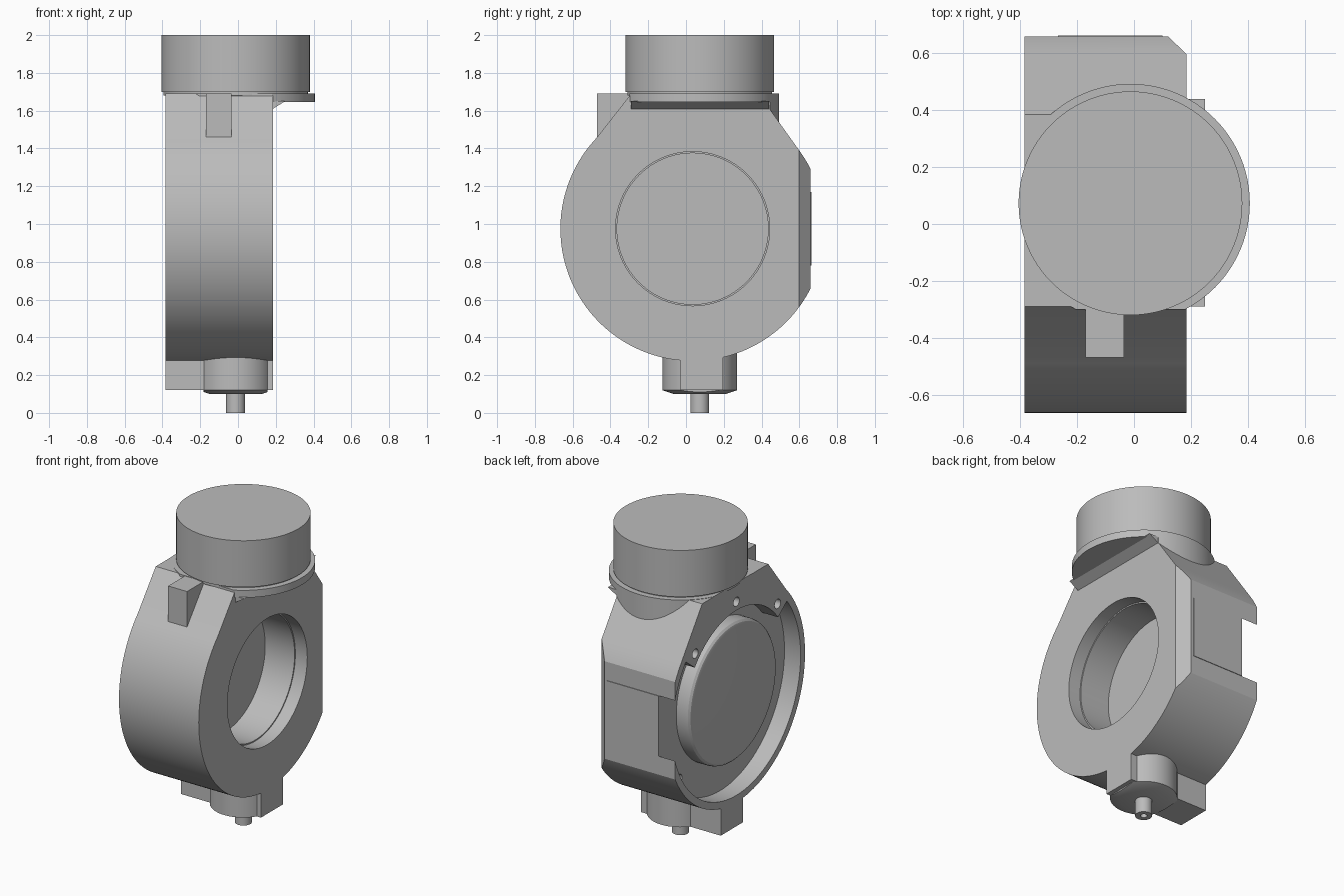
import bpy, bmesh
from math import sin, cos, radians
from mathutils import Vector

old = bpy.data.objects.get("Cube")
if old:
    bpy.data.objects.remove(old, do_unlink=True)

GREY = (0.5, 0.5, 0.5, 1)
mat = bpy.data.materials.new("plain grey")
mat.use_nodes = True
mat.diffuse_color = GREY
mat.node_tree.nodes["Principled BSDF"].inputs["Base Color"].default_value = GREY

RING = (0.035, 0.975)      # bore axis in y, z
STEM = (-0.0125, 0.073)    # vertical axis in x, y


def arc(r, start=0, end=360, n=96):
    """Points on an arc; a full circle does not repeat its first point."""
    full = abs(end - start) == 360
    steps = n if full else n - 1
    angles = [radians(start + (end - start) * i / steps) for i in range(n)]
    return [(r * cos(a), r * sin(a)) for a in angles]


def stack(name, points, axis, levels, centre=(0, 0)):
    """Skin a cross-section through (position, scale) levels along an axis."""
    bm = bmesh.new()
    loops = []
    for t, s in levels:
        loop = []
        for a, b in points:
            a, b = centre[0] + a * s, centre[1] + b * s
            loop.append(bm.verts.new({"X": (t, a, b), "Y": (a, t, b), "Z": (a, b, t)}[axis]))
        loops.append(loop)
    n = len(points)
    for low, high in zip(loops, loops[1:]):
        for i in range(n):
            j = (i + 1) % n
            bm.faces.new((low[i], low[j], high[j], high[i]))
    bm.faces.new(loops[0])
    bm.faces.new(loops[-1])
    bmesh.ops.recalc_face_normals(bm, faces=bm.faces)
    mesh = bpy.data.meshes.new(name)
    bm.to_mesh(mesh)
    bm.free()
    mesh.materials.append(mat)
    ob = bpy.data.objects.new(name, mesh)
    bpy.context.collection.objects.link(ob)
    return ob


def prism(name, points, axis, lo, hi, centre=(0, 0)):
    return stack(name, points, axis, [(lo, 1), (hi, 1)], centre)


def box(name, x, y, z):
    return prism(name, [(x[0], y[0]), (x[1], y[0]), (x[1], y[1]), (x[0], y[1])], "Z", *z)


def combine(ob, tool, operation):
    """Apply a boolean and discard the tool object."""
    tool.hide_render = True
    mod = ob.modifiers.new("shape", "BOOLEAN")
    mod.object, mod.operation, mod.solver = tool, operation, "EXACT"
    bpy.context.view_layer.objects.active = ob
    bpy.ops.object.modifier_apply(modifier=mod.name)
    bpy.data.objects.remove(tool, do_unlink=True)


# Ring housing with sloped shoulders and a flat top
outline = [(y + RING[0], z + RING[1]) for y, z in arc(0.7, 136.5, 396, 128)]
outline += [(0.385, 1.69), (-0.29, 1.69)]
housing = prism("ring_housing", outline, "X", -0.385, 0.185)

# Flat back with a chamfered edge
combine(housing, prism("back_cutter", [(-0.6, 0.66), (0.12, 0.66), (0.185, 0.597),
        (0.3, 0.49), (0.3, 0.9), (-0.6, 0.9)], "Z", 0.2, 1.55), "DIFFERENCE")

# Round boss growing out of the back shoulder
boss = prism("shoulder_boss", arc(0.42), "Z", 1.5, 1.69, STEM)
combine(boss, box("boss_limit", (-0.385, 0.185), (0.1, 0.6), (1.4, 1.8)), "INTERSECT")
combine(housing, boss, "UNION")

# Stepped bore from the right
combine(housing, prism("bore_cutter", arc(0.4), "X", -0.11, 0.3, RING), "DIFFERENCE")
combine(housing, prism("bore_step_cutter", arc(0.408), "X", 0.1, 0.3, RING), "DIFFERENCE")

# Side cavity, leaving a solid web at the top
cavity = arc(0.655, 142, 398, 96) + arc(0.54, 38, 142, 32)
combine(housing, prism("cavity_cutter", cavity, "X", -0.5, -0.27, RING), "DIFFERENCE")

# Screw holes
for angle in (45, 90, 135, 315):
    a = radians(angle)
    spot = (RING[0] + 0.595 * cos(a), RING[1] + 0.595 * sin(a))
    combine(housing, prism("hole_cutter", arc(0.03, n=24), "X", -0.5, -0.2, spot), "DIFFERENCE")

# Rounded plate inside the cavity
plate = [(-0.26, 1), (-0.335, 1)]
plate += [(-0.335 - 0.03 * sin(radians(a)), 0.93 + 0.07 * cos(radians(a))) for a in (30, 60, 90)]
stack("cavity_plate", arc(0.45), "X", plate, RING)

# Thin pad on the flat back
box("back_pad", (-0.268, 0.1), (0.65, 0.664), (0.78, 1.17))

# Front key block
box("front_key", (-0.17, -0.035), (-0.47, -0.2), (1.46, 1.69))

# Flange under the cap, trimmed at the front and left
flange = prism("cap_flange", arc(0.42), "Z", 1.645, 1.692, STEM)
combine(flange, box("flange_limit", (-0.385, 0.6), (-0.3, 0.6), (1.5, 1.8)), "INTERSECT")
prism("flange_support", [(0.17, 1.61), (0.185, 1.61), (0.25, 1.65), (0.17, 1.65)],
      "Y", -0.29, 0.44)

# Cap and its short neck
prism("cap_neck", arc(0.383), "Z", 1.68, 1.71, STEM)
prism("cap", arc(0.3935), "Z", 1.7, 2.0, STEM)

# Foot block and round foot with flattened sides
box("foot_block", (-0.385, 0.185), (-0.03, 0.195), (0.12, 0.31))
foot = stack("round_foot", arc(0.197, n=64), "Z", [(0.1, 0.7), (0.12, 1), (0.33, 1)], STEM)
combine(foot, box("foot_limit", (-0.182, 0.157), (-0.3, 0.4), (0, 0.5)), "INTERSECT")

# Hollow-tipped pin
pin = prism("bottom_pin", arc(0.05, n=32), "Z", 0, 0.15, STEM)
combine(pin, prism("pin_hole_cutter", arc(0.02, n=24), "Z", -0.1, 0.05, STEM), "DIFFERENCE")

# Smooth round surfaces, crisp edges
bpy.ops.object.select_all(action="DESELECT")
for ob in bpy.context.collection.objects:
    if ob.type == "MESH" and ob.data.materials and ob.data.materials[0] == mat:
        ob.select_set(True)
        bpy.context.view_layer.objects.active = ob
bpy.ops.object.shade_smooth_by_angle(angle=radians(25))
